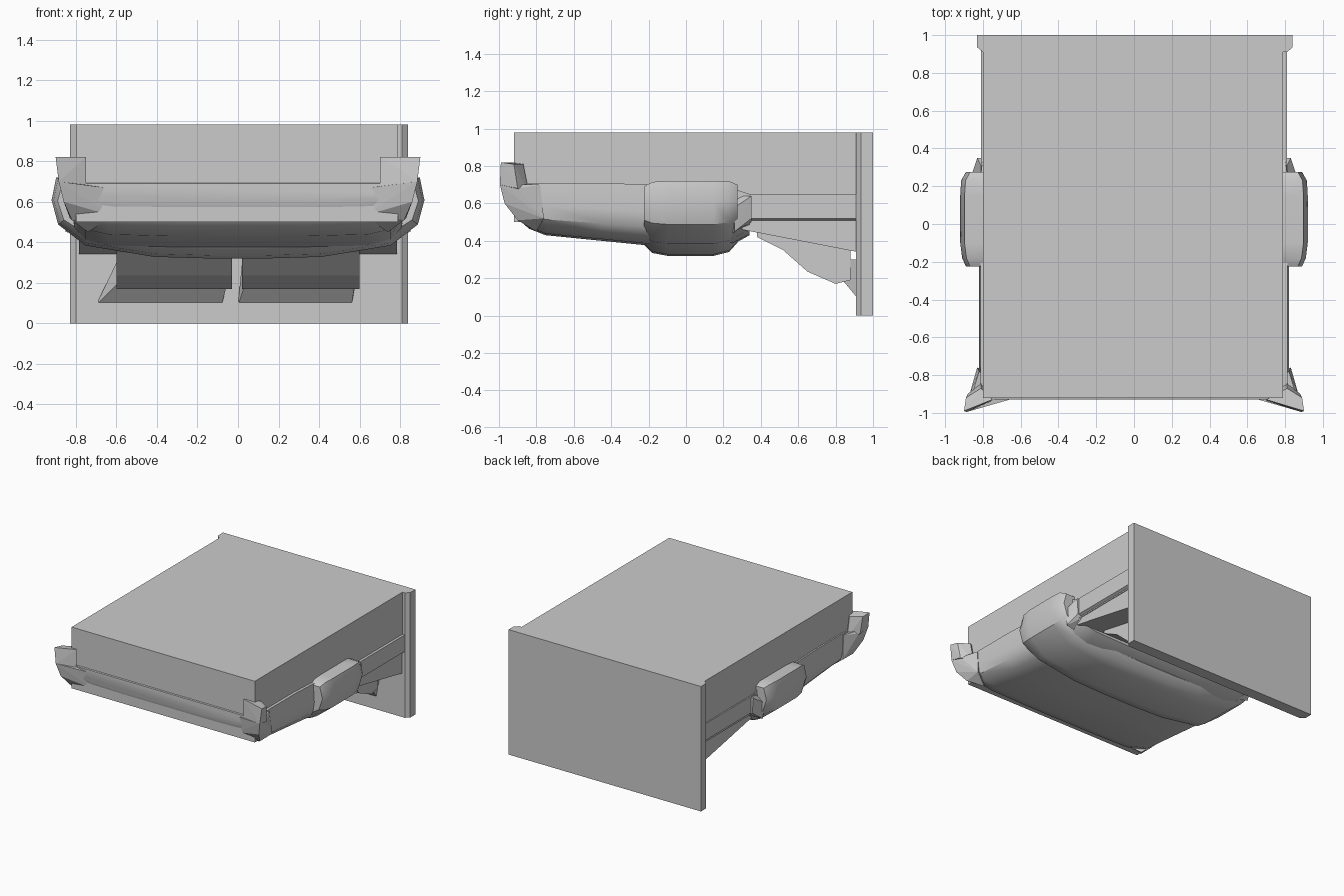
import bpy, bmesh


def finish(name, bm, angle=None):
    bmesh.ops.recalc_face_normals(bm, faces=bm.faces)
    mesh = bpy.data.meshes.new(name)
    bm.to_mesh(mesh)
    bm.free()
    ob = bpy.data.objects.new(name, mesh)
    bpy.context.collection.objects.link(ob)
    if angle:
        bpy.context.view_layer.objects.active = ob
        ob.select_set(True)
        bpy.ops.object.shade_smooth_by_angle(angle=angle)
        ob.select_set(False)
    return ob


def loft(name, rings, angle=None):
    bm = bmesh.new()
    loops = [[bm.verts.new(p) for p in ring] for ring in rings]
    n = len(loops[0])
    for a, b in zip(loops, loops[1:]):
        for i in range(n):
            j = (i + 1) % n
            bm.faces.new((a[i], a[j], b[j], b[i]))
    bm.faces.new(loops[0])
    bm.faces.new(loops[-1])
    return finish(name, bm, angle)


def hull(name, points):
    bm = bmesh.new()
    for p in points:
        bm.verts.new(p)
    res = bmesh.ops.convex_hull(bm, input=bm.verts)
    loose = [v for v in bm.verts if not v.link_faces]
    bmesh.ops.delete(bm, geom=loose, context='VERTS')
    return finish(name, bm)


def box(name, x0, x1, y0, y1, z0, z1):
    return hull(name, [(x, y, z) for x in (x0, x1) for y in (y0, y1) for z in (z0, z1)])


def u_ring(y, w, top, low, shape):
    # Symmetric U section: shape holds (fraction of half width, fraction of height)
    half = [(w * fx, y, low + (top - low) * fz) for fx, fz in shape]
    return half + [(-x, yy, z) for x, yy, z in reversed(half)]


# Main block and upright rear panel
box("main_block", -0.80, 0.79, -0.92, 0.93, 0.50, 0.98)
hull("rear_panel", [(x, y, z) for z in (0.0, 0.98)
                    for x, y in ((-0.83, 1.0), (0.84, 1.0), (-0.83, 0.935), (0.84, 0.935),
                                 (-0.80, 0.91), (0.81, 0.91))])

# Curved underside tray running front to back
TRAY = [(0.99, 1.0), (1.0, 0.55), (0.985, 0.3), (0.92, 0.12), (0.78, 0.03), (0.4, 0.0)]
loft("tray", [u_ring(y, w, t, b, TRAY) for y, w, t, b in (
    (-0.93, 0.79, 0.69, 0.60), (-0.90, 0.81, 0.70, 0.52), (-0.84, 0.82, 0.71, 0.465),
    (-0.75, 0.82, 0.71, 0.43), (-0.45, 0.82, 0.71, 0.40), (-0.20, 0.82, 0.70, 0.375),
    (0.25, 0.82, 0.68, 0.38), (0.34, 0.81, 0.65, 0.43))], 0.6)

# Rear underside sloping down to the panel
hull("rear_underside", [(x, y, z) for x in (-0.785, 0.785)
                        for y, z in ((0.30, 0.52), (0.30, 0.46), (0.45, 0.44), (0.92, 0.34), (0.92, 0.52))])
for s in (-1, 1):
    hull("side_rail", [(s * x, y, z) for y in (0.2, 0.92)
                       for x, z in ((0.77, 0.65), (0.81, 0.65), (0.81, 0.52), (0.77, 0.50))])

# Wide rounded strap around the middle
STRAP = [(0.88, 1.0), (0.975, 1.0), (1.0, 0.72), (0.965, 0.42), (0.82, 0.16), (0.45, 0.02), (0.15, 0.0)]
loft("middle_strap", [u_ring(y, w, t, b, STRAP) for y, w, t, b in (
    (-0.225, 0.89, 0.69, 0.38), (-0.18, 0.91, 0.715, 0.335), (-0.10, 0.92, 0.72, 0.32),
    (0.15, 0.92, 0.72, 0.32), (0.23, 0.915, 0.72, 0.34), (0.275, 0.89, 0.70, 0.39))], 0.6)

for s in (-1, 1):
    # Gusset behind each strap end
    hull("strap_gusset", [(s * x, y, z) for x, y, z in (
        (0.78, 0.25, 0.64), (0.86, 0.26, 0.58), (0.83, 0.35, 0.64), (0.78, 0.35, 0.64),
        (0.82, 0.35, 0.52), (0.78, 0.35, 0.50), (0.85, 0.26, 0.45), (0.78, 0.25, 0.44))])
    # Flared front corner: upright prong over a curved lower corner
    inner = 0.70 if s > 0 else 0.75
    hull("corner_prong", [(s * x, y, z) for x, y, z in (
        (inner, -0.93, 0.82), (0.90, -0.99, 0.82), (0.89, -0.92, 0.81), (0.81, -0.87, 0.81),
        (inner, -0.935, 0.66), (0.885, -0.995, 0.70), (0.88, -0.90, 0.68), (0.81, -0.84, 0.66))])
    hull("lower_corner", [(s * x, y, z) for x, y, z in (
        (0.885, -0.995, 0.70), (0.87, -0.90, 0.68), (0.82, -0.78, 0.70), (0.66, -0.93, 0.67),
        (0.86, -0.97, 0.60), (0.82, -0.90, 0.51), (0.74, -0.80, 0.45), (0.83, -0.76, 0.52),
        (0.62, -0.90, 0.53))])

# Paired braces below the rear underside, each with a foot flange on the panel
BRACE = [(0.38, 0.46), (0.38, 0.42), (0.52, 0.35), (0.65, 0.235), (0.80, 0.17), (0.88, 0.19), (0.88, 0.40)]
for x0, x1, f0, f1 in ((-0.60, -0.03, -0.70, -0.08), (0.02, 0.60, 0.0, 0.56)):
    loft("brace", [[(x, y, z) for y, z in BRACE] for x in (x0, x1)])
    hull("brace_foot", [(x0 + 0.02, 0.82, 0.21), (x1 - 0.02, 0.82, 0.21),
                        (f0, 0.92, 0.09), (f1, 0.92, 0.09),
                        (x0, 0.92, 0.30), (x1, 0.92, 0.30), (x0, 0.84, 0.30), (x1, 0.84, 0.30)])
